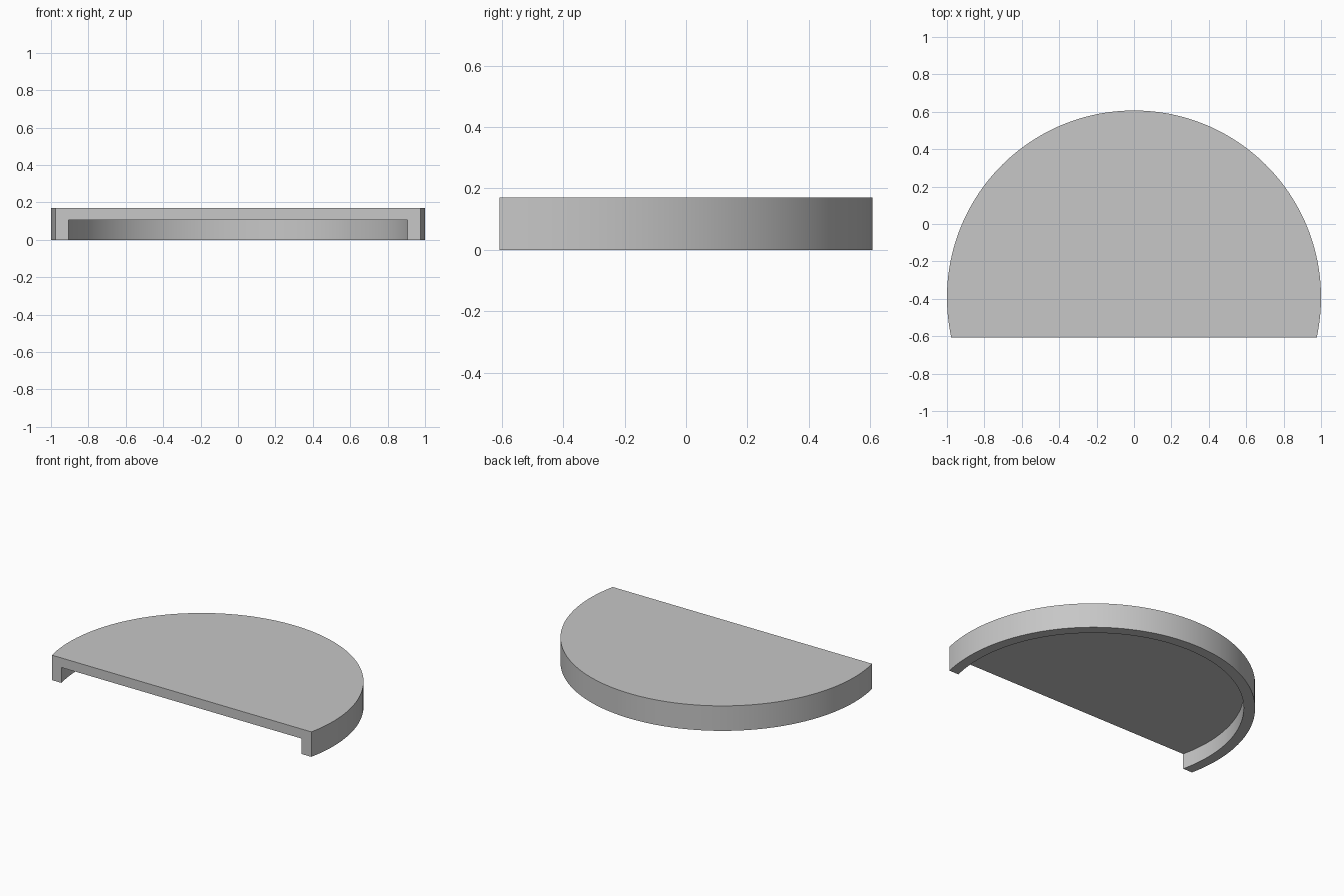
import bpy
import bmesh
import math

cube = bpy.data.objects.get("Cube")
if cube:
    bpy.data.objects.remove(cube, do_unlink=True)

HEIGHT, CEILING = 0.17, 0.105
OUTER, INNER = 1.0, 0.93
CUT_Y, CENTRE_Y = -0.607, -0.393
SEGMENTS = 96

grey = bpy.data.materials.new("light grey")
grey.use_nodes = True
colour = (0.57, 0.57, 0.57, 1)
grey.diffuse_color = colour
grey.node_tree.nodes["Principled BSDF"].inputs["Base Color"].default_value = colour

bm = bmesh.new()


def arc(radius, z):
    """Arc from the right end of the straight cut round the back to the left end."""
    start = math.asin((CUT_Y - CENTRE_Y) / radius)
    sweep = math.pi - 2 * start
    angles = [start + sweep * i / SEGMENTS for i in range(SEGMENTS + 1)]
    return [bm.verts.new((radius * math.cos(a), CENTRE_Y + radius * math.sin(a), z))
            for a in angles]


def bridge(a, b):
    for i in range(SEGMENTS):
        bm.faces.new((a[i], a[i + 1], b[i + 1], b[i]))


# Cross-section rings: top edge, outer foot, inner foot, ceiling edge
top = arc(OUTER, HEIGHT)
outer_foot = arc(OUTER, 0)
inner_foot = arc(INNER, 0)
ceiling = arc(INNER, CEILING)

# Outer wall, rim underside and inner wall
bridge(top, outer_foot)
bridge(outer_foot, inner_foot)
bridge(inner_foot, ceiling)

# Flat top, recessed underside and straight cut face
bm.faces.new(top)
bm.faces.new(ceiling)
rings = (top, outer_foot, inner_foot, ceiling)
bm.faces.new([r[0] for r in rings] + [r[-1] for r in reversed(rings)])
bmesh.ops.recalc_face_normals(bm, faces=bm.faces)

mesh = bpy.data.meshes.new("rimmed_cover")
bm.to_mesh(mesh)
bm.free()
mesh.materials.append(grey)
cover = bpy.data.objects.new("rimmed_cover", mesh)
bpy.context.collection.objects.link(cover)

# Smooth curved walls with sharp rims
bpy.ops.object.select_all(action="DESELECT")
cover.select_set(True)
bpy.context.view_layer.objects.active = cover
bpy.ops.object.shade_smooth_by_angle(angle=math.radians(30))
